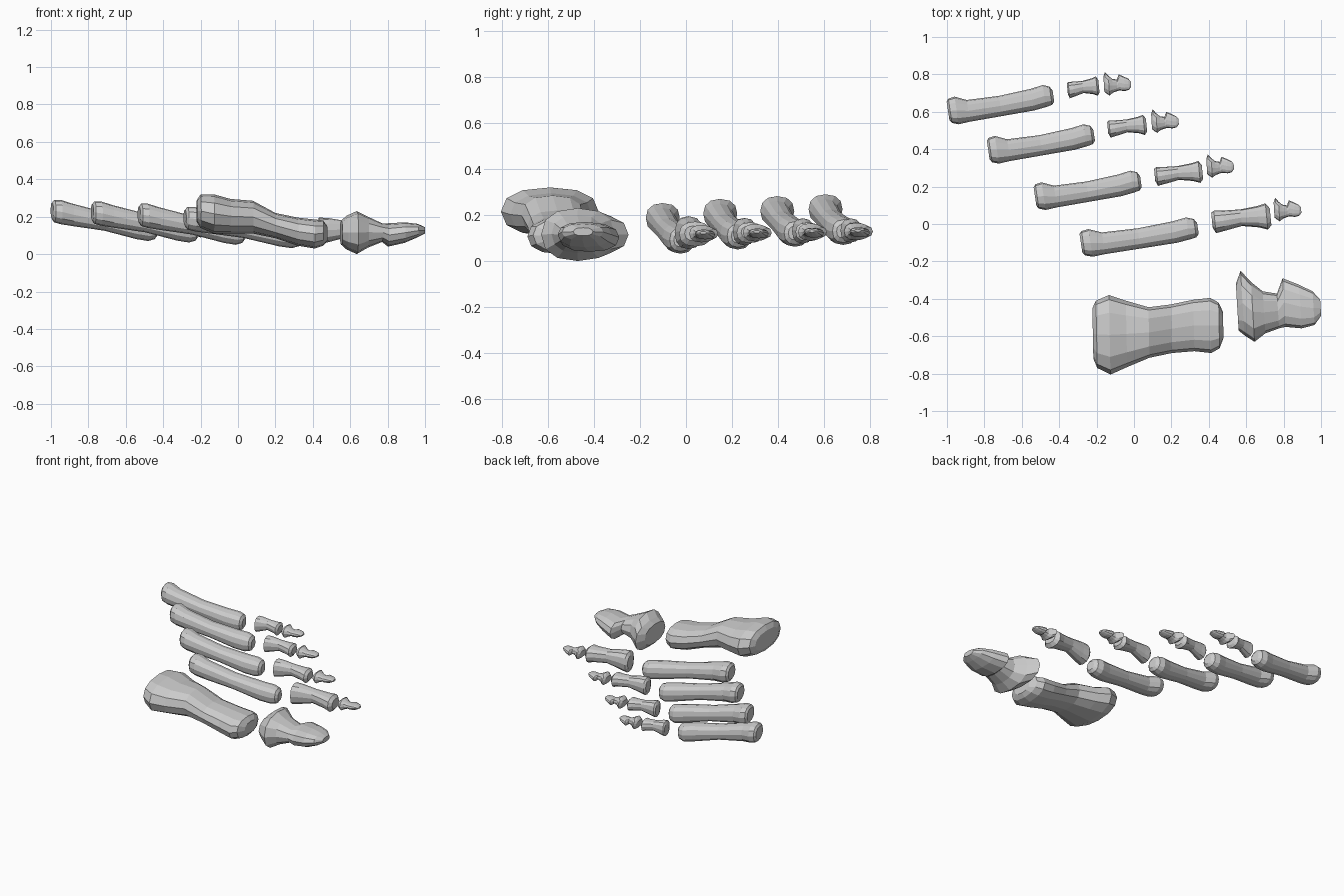
import bpy, bmesh, math

SIDES = 12


def lofted_bone(name, rings, skew=0.1, power=0.85):
    """Flat-shaded bone through rings of (x, y_min, y_max, z_min, z_max)."""
    bm = bmesh.new()
    loops = []
    for x, y0, y1, z0, z1 in rings:
        loop = []
        for i in range(SIDES):
            a = 2 * math.pi * i / SIDES
            c, s = math.cos(a), math.sin(a)
            dy = math.copysign(abs(c) ** power, c) * (y1 - y0) / 2
            dz = math.copysign(abs(s) ** power, s) * (z1 - z0) / 2
            loop.append(bm.verts.new((x - skew * dy, (y0 + y1) / 2 + dy, (z0 + z1) / 2 + dz)))
        loops.append(loop)
    for a, b in zip(loops, loops[1:]):
        for i in range(SIDES):
            j = (i + 1) % SIDES
            bm.faces.new((a[i], a[j], b[j], b[i]))
    bm.faces.new(loops[0])
    bm.faces.new(loops[-1])
    bmesh.ops.recalc_face_normals(bm, faces=bm.faces)
    mesh = bpy.data.meshes.new(name)
    bm.to_mesh(mesh)
    bm.free()
    obj = bpy.data.objects.new(name, mesh)
    bpy.context.collection.objects.link(obj)
    return obj


def place(rings, x0, sx, dy, sy, dz, sz):
    """Scale and move a template of rings."""
    return [(x0 + x * sx, dy + a * sy, dy + b * sy, dz + c * sz, dz + d * sz)
            for x, a, b, c, d in rings]


# Big toe: broad inner bone
lofted_bone("big_toe_inner_bone", [
    (-0.22, -0.72, -0.45, 0.17, 0.29),
    (-0.20, -0.77, -0.41, 0.14, 0.32),
    (-0.13, -0.805, -0.38, 0.11, 0.32),
    (-0.04, -0.765, -0.41, 0.11, 0.295),
    (0.08, -0.715, -0.445, 0.11, 0.285),
    (0.20, -0.69, -0.43, 0.085, 0.22),
    (0.32, -0.68, -0.405, 0.045, 0.195),
    (0.41, -0.69, -0.395, 0.03, 0.185),
    (0.455, -0.665, -0.42, 0.045, 0.18),
    (0.477, -0.61, -0.47, 0.07, 0.15)], skew=0.02)

# Toe tip template: flared base, narrow neck, spurred tip (relative to its base centre)
TIP = [
    (0.012, -0.13, 0.12, -0.07, 0.06),
    (0.04, -0.155, 0.19, -0.095, 0.085),
    (0.095, -0.19, 0.13, -0.12, 0.11),
    (0.155, -0.145, 0.08, -0.085, 0.08),
    (0.23, -0.118, 0.068, -0.055, 0.045),
    (0.262, -0.11, 0.15, -0.08, 0.045),
    (0.35, -0.118, 0.115, -0.06, 0.05),
    (0.42, -0.10, 0.08, -0.03, 0.042),
    (0.458, -0.05, 0.035, -0.01, 0.025)]
lofted_bone("big_toe_tip_bone", place(TIP, 0.54, 1, -0.44, 1, 0.12, 1), skew=0.06)

# Long inner bone template (x is 0..1 along its length)
LONG = [
    (0.01, -0.05, 0.05, 0.17, 0.255),
    (0.03, -0.065, 0.065, 0.15, 0.27),
    (0.09, -0.072, 0.076, 0.14, 0.27),
    (0.20, -0.058, 0.058, 0.13, 0.25),
    (0.50, -0.028, 0.08, 0.105, 0.205),
    (0.80, 0.002, 0.118, 0.06, 0.18),
    (0.91, 0.02, 0.138, 0.05, 0.17),
    (0.97, 0.032, 0.13, 0.06, 0.16),
    (0.995, 0.05, 0.108, 0.08, 0.14)]

# Middle bone template (x is 0..1 along its length)
MIDDLE = [
    (0.02, -0.04, 0.025, -0.035, 0.04),
    (0.07, -0.066, 0.034, -0.06, 0.06),
    (0.22, -0.055, 0.035, -0.05, 0.058),
    (0.50, -0.034, 0.040, -0.03, 0.045),
    (0.78, -0.040, 0.055, -0.04, 0.04),
    (0.92, -0.050, 0.067, -0.05, 0.04),
    (0.985, -0.03, 0.045, -0.03, 0.025)]

# Four small toes: long start, length, back y, z shift, middle x0/x1/y/width, tip x/y
TOES = [
    ("second", -0.29, 0.635, -0.103, -0.018, 0.41, 0.735, 0.03, 1.2, 0.745, 0.077),
    ("third", -0.535, 0.575, 0.147, 0.0, 0.105, 0.37, 0.27, 1.0, 0.385, 0.31),
    ("fourth", -0.785, 0.575, 0.395, 0.012, -0.145, 0.07, 0.522, 0.92, 0.09, 0.55),
    ("fifth", -1.0, 0.572, 0.605, 0.02, -0.36, -0.185, 0.73, 0.88, -0.165, 0.75)]
for name, x, length, y, z, m0, m1, my, mw, tx, ty in TOES:
    lofted_bone(name + "_toe_inner_bone", place(LONG, x, length, y, 1, z, 1), skew=0.15)
    lofted_bone(name + "_toe_middle_bone",
                place(MIDDLE, m0, m1 - m0, my, mw, 0.128 + z / 4, mw), skew=0.1)
    lofted_bone(name + "_toe_tip_bone",
                place(TIP, tx, 0.325, ty, 0.33, 0.125 + z / 4, 0.33), skew=0.06)
